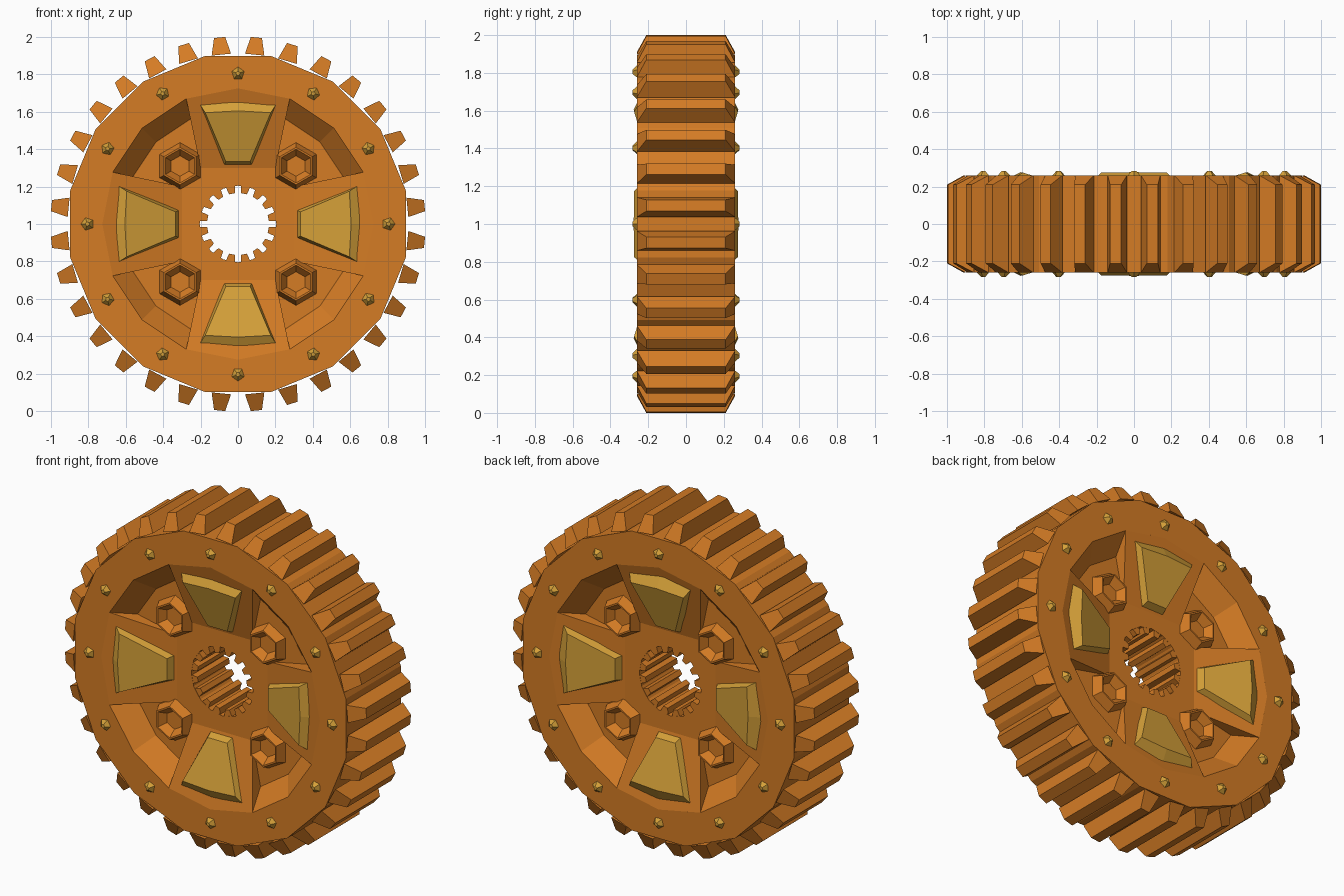
import bpy, bmesh, math
from math import sin, cos, pi

if "Cube" in bpy.data.objects:
    bpy.data.objects.remove(bpy.data.objects["Cube"])


def material(name, col):
    m = bpy.data.materials.new(name)
    m.diffuse_color = (*col, 1)
    m.use_nodes = True
    m.node_tree.nodes["Principled BSDF"].inputs["Base Color"].default_value = m.diffuse_color
    return m


orange = material("orange", (0.66, 0.20, 0.018))
gold = material("gold", (0.66, 0.35, 0.04))
SIDES = (-1, 1)


def place(u, r, y, a):
    # u = sideways offset, r = distance from the axle, a = angle round the axle
    return (r * cos(a) - u * sin(a), y, 1 + r * sin(a) + u * cos(a))


def loft(bm, rings, cap=True, closed=False):
    # skin a list of equal length point rings
    vr = [[bm.verts.new(p) for p in ring] for ring in rings]
    n = len(vr[0])
    pairs = list(zip(vr, vr[1:])) + ([(vr[-1], vr[0])] if closed else [])
    for p, q in pairs:
        for i in range(n):
            j = (i + 1) % n
            bm.faces.new((p[i], p[j], q[j], q[i]))
    if cap:
        bm.faces.new(vr[0])
        bm.faces.new(vr[-1])


def finish(name, bm, mat):
    bmesh.ops.recalc_face_normals(bm, faces=bm.faces[:])
    me = bpy.data.meshes.new(name)
    bm.to_mesh(me)
    bm.free()
    me.materials.append(mat)
    ob = bpy.data.objects.new(name, me)
    bpy.context.collection.objects.link(ob)


def polygon_ring(R, y, phase):
    # 16-sided outline sampled at corners and edge middles
    pts = []
    for k in range(32):
        r = R if k % 2 == phase else R * cos(pi / 16)
        pts.append(place(0, r, y, k * pi / 16))
    return pts


# wheel body: rim, dished faces and bore
RIM, HUB = 0.26, 0.15
bm = bmesh.new()
profile = [(0.915, -RIM, 1), (0.725, -RIM, 0), (0.62, -HUB, 0), (0.205, -HUB, 0),
           (0.205, HUB, 0), (0.62, HUB, 0), (0.725, RIM, 0), (0.915, RIM, 1)]
loft(bm, [polygon_ring(*p) for p in profile], cap=False, closed=True)
finish("wheel_body", bm, orange)

# outer teeth, narrower at the tip
bm = bmesh.new()
for k in range(32):
    a = (k + 0.5) * pi / 16
    loft(bm, [[place(su * w, r, sy * d, a) for su, sy in ((-1, -1), (1, -1), (1, 1), (-1, 1))]
              for w, r, d in ((0.052, 0.91, RIM), (0.03, 1.002, 0.21))])
finish("outer_teeth", bm, orange)

# small teeth in the bore
bm = bmesh.new()
for k in range(16):
    a = (k + 0.5) * pi / 8
    loft(bm, [[place(su * w, r, sy * 0.149, a) for su, sy in ((-1, -1), (1, -1), (1, 1), (-1, 1))]
              for w, r in ((0.027, 0.21), (0.015, 0.165))])
finish("bore_teeth", bm, orange)

# ramped spokes and the gold plates lying on them
spokes, plates = bmesh.new(), bmesh.new()
for s in SIDES:
    for k in range(4):
        a = k * pi / 2
        outline = [(-0.2, 0.3), (-0.277, 0.67), (0, 0.725), (0.277, 0.67), (0.2, 0.3)]
        tops = [HUB, RIM, RIM, RIM, HUB]
        loft(spokes, [[place(u, r, s * 0.1, a) for u, r in outline],
                      [place(u, r, s * y, a) for (u, r), y in zip(outline, tops)]])
        low = [(-0.075, 0.31), (-0.21, 0.65), (0, 0.68), (0.21, 0.65), (0.075, 0.31)]
        high = [(-0.065, 0.335), (-0.175, 0.595), (0, 0.605), (0.175, 0.595), (0.065, 0.335)]
        base = [0.14, 0.24, 0.24, 0.24, 0.14]
        face = [0.195, 0.275, 0.277, 0.275, 0.195]
        loft(plates, [[place(u, r, s * y, a) for (u, r), y in zip(low, base)],
                      [place(u, r, s * y, a) for (u, r), y in zip(high, face)]])
finish("ramped_spokes", spokes, orange)
finish("gold_plates", plates, gold)

# hollow hexagonal nuts in the four pockets
bm = bmesh.new()
for s in SIDES:
    for cx in SIDES:
        for cz in SIDES:
            loft(bm, [[(0.31 * cx + R * sin(i * pi / 3), s * y, 1 + 0.31 * cz + R * cos(i * pi / 3))
                       for i in range(6)]
                      for R, y in ((0.13, 0.14), (0.1, 0.205), (0.09, 0.205), (0.055, 0.16))])
finish("hex_nuts", bm, orange)

# gold studs round the rim
bm = bmesh.new()
for s in SIDES:
    for k in range(12):
        a = k * pi / 6
        loft(bm, [[place(R * sin(i * 0.4 * pi), 0.805 + R * cos(i * 0.4 * pi), s * y, a) for i in range(5)]
                  for R, y in ((0.04, 0.255), (0.012, 0.284))])
finish("rim_studs", bm, gold)
